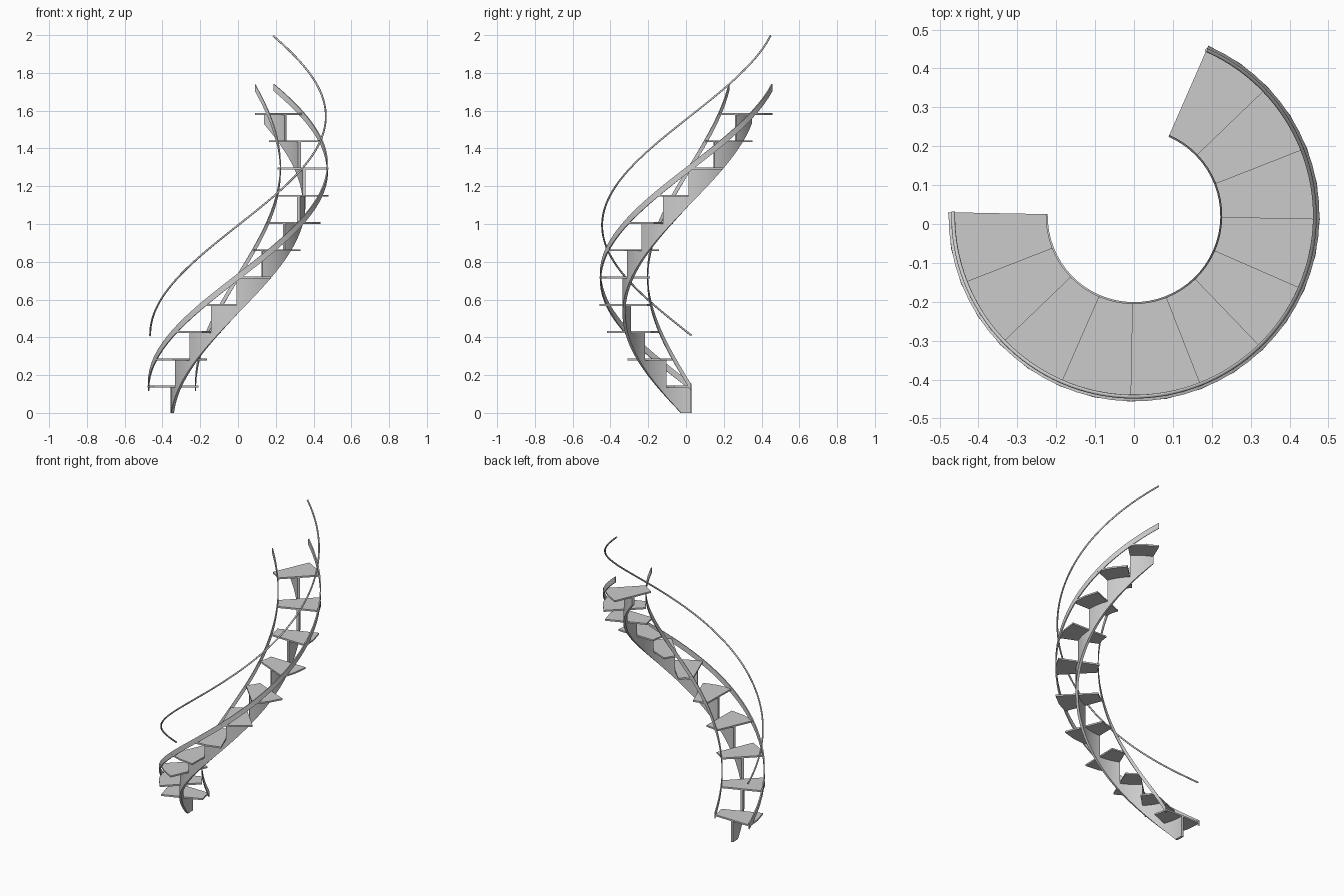
import bpy, bmesh
from math import cos, sin, radians

cube = bpy.data.objects.get("Cube")
if cube:
    bpy.data.objects.remove(cube, do_unlink=True)

STEPS, STEP_ANGLE, RISE = 11, 22.5, 0.1443
START, CENTRE_Y = 178.9, 0.021
TOTAL = STEPS * STEP_ANGLE

grey = bpy.data.materials.new("plain_grey")
grey.use_nodes = True
grey.diffuse_color = (0.6, 0.6, 0.6, 1)
grey.node_tree.nodes["Principled BSDF"].inputs["Base Color"].default_value = (0.6, 0.6, 0.6, 1)


def polar(radius, turn, z):
    a = radians(START + turn)
    return (radius * cos(a), CENTRE_Y + radius * sin(a), z)


def climb(turn):
    return RISE * turn / STEP_ANGLE


def sweep(name, r_in, r_out, sections, smooth):
    """Loft a rectangle through sections of (turn, bottom, top) around the centre."""
    bm = bmesh.new()
    rings = []
    for turn, low, high in sections:
        corners = ((r_in, low), (r_out, low), (r_out, high), (r_in, high))
        rings.append([bm.verts.new(polar(r, turn, z)) for r, z in corners])
    for a, b in zip(rings, rings[1:]):
        for i in range(4):
            j = (i + 1) % 4
            bm.faces.new((a[i], a[j], b[j], b[i]))
    bm.faces.new(rings[0][::-1])
    bm.faces.new(rings[-1])
    bmesh.ops.remove_doubles(bm, verts=bm.verts, dist=0.00001)
    bmesh.ops.dissolve_degenerate(bm, edges=bm.edges, dist=0.00001)
    bmesh.ops.recalc_face_normals(bm, faces=bm.faces)
    mesh = bpy.data.meshes.new(name)
    bm.to_mesh(mesh)
    bm.free()
    mesh.materials.append(grey)
    obj = bpy.data.objects.new(name, mesh)
    bpy.context.collection.objects.link(obj)
    if smooth:
        bpy.ops.object.select_all(action='DESELECT')
        obj.select_set(True)
        bpy.context.view_layer.objects.active = obj
        bpy.ops.object.shade_smooth_by_angle(angle=radians(30))
    return obj


# Treads: thin wedges with a two-sided outer edge
for i in range(STEPS):
    top = RISE * (i + 1)
    sweep(f"tread_{i + 1}", 0.226, 0.478,
          [((i + k / 2) * STEP_ANGLE, top - 0.01, top) for k in range(3)], False)

# Central stringer: stepped top, spiral underside resting on the floor
SUB = 10
sections = []
for i in range(STEPS):
    for k in range(SUB + 1):
        turn = (i + k / SUB) * STEP_ANGLE
        sections.append((turn, max(0, climb(turn) - 0.0577), RISE * (i + 1) - 0.008))
sweep("central_stringer", 0.342, 0.357, sections, True)

# Side bands following the tread noses
turns = [TOTAL * k / 44 for k in range(45)]
band = [(t, climb(t) + 0.117, climb(t) + 0.155) for t in turns]
sweep("inner_band", 0.222, 0.227, band, True)
sweep("outer_band", 0.470, 0.477, band, True)

# Handrail: round tube above the outer band
curve = bpy.data.curves.new("handrail", 'CURVE')
curve.dimensions = '3D'
curve.bevel_depth = 0.005
curve.bevel_resolution = 2
curve.use_fill_caps = True
spline = curve.splines.new('POLY')
COUNT = 88
spline.points.add(COUNT)
for k, point in enumerate(spline.points):
    turn = TOTAL * k / COUNT
    point.co = (*polar(0.465, turn, climb(turn) + 0.409), 1)
curve.materials.append(grey)
handrail = bpy.data.objects.new("handrail", curve)
bpy.context.collection.objects.link(handrail)
